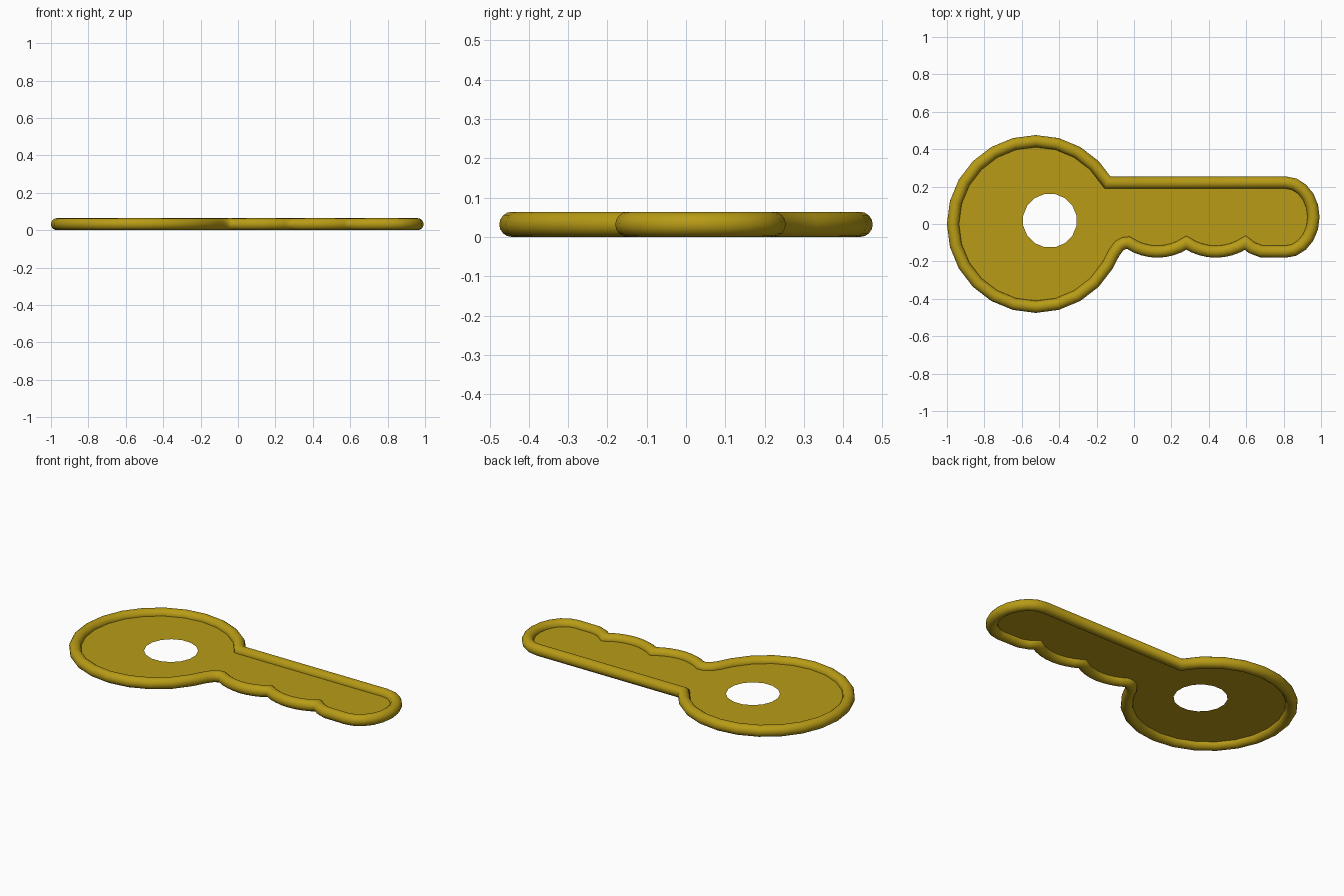
import bpy, bmesh, math
from mathutils import Vector

if "Cube" in bpy.data.objects:
    bpy.data.objects.remove(bpy.data.objects["Cube"])

R = 0.032          # rim tube radius
Z = 0.032          # height of the mid plane

mat = bpy.data.materials.new("gold")
mat.diffuse_color = (0.48, 0.33, 0.008, 1)
mat.use_nodes = True
mat.node_tree.nodes["Principled BSDF"].inputs["Base Color"].default_value = mat.diffuse_color


def finish(name, bm, smooth):
    me = bpy.data.meshes.new(name)
    bm.to_mesh(me)
    bm.free()
    for p in me.polygons:
        p.use_smooth = smooth
    me.materials.append(mat)
    ob = bpy.data.objects.new(name, me)
    bpy.context.collection.objects.link(ob)
    return ob


def arc(cx, cy, rx, ry, a0, a1, n):
    return [Vector((cx + rx * math.cos(math.radians(a0 + (a1 - a0) * i / n)),
                    cy + ry * math.sin(math.radians(a0 + (a1 - a0) * i / n))))
            for i in range(n + 1)]


# Centre line of the rim, counter-clockwise: round bow, notched edge, rounded tip
path = arc(-0.525, 0, 0.443, 0.443, 30, 330, 20)
path += [Vector(p) for p in ((-0.107, -0.155), (-0.08, -0.118), (-0.055, -0.103))]
for x0, x1 in ((-0.03, 0.28), (0.28, 0.595)):
    for i in range(8):
        t = i / 8
        path.append(Vector((x0 + (x1 - x0) * t, -0.1 - 0.048 * math.sin(math.pi * t) ** 0.8)))
path += [Vector(p) for p in ((0.595, -0.1), (0.63, -0.127), (0.68, -0.146))]
path += arc(0.81, 0.037, 0.15, 0.185, -90, 90, 10)

# Rim: round section swept along the outline with mitred corners
bm = bmesh.new()
rings, n, m = [], len(path), 16
for i, p in enumerate(path):
    d0 = (p - path[i - 1]).normalized()
    d1 = (path[(i + 1) % n] - p).normalized()
    t = (d0 + d1).normalized()
    side = Vector((t.y, -t.x)) * min(1 / max(t.dot(d1), 0.1), 1.25)
    ring = []
    for k in range(m):
        a = 2 * math.pi * k / m
        q = p + side * R * math.cos(a)
        ring.append(bm.verts.new((q.x, q.y, Z + R * math.sin(a))))
    rings.append(ring)
for i in range(n):
    a, b = rings[i], rings[(i + 1) % n]
    for k in range(m):
        j = (k + 1) % m
        bm.faces.new((a[k], b[k], b[j], a[j]))
bmesh.ops.recalc_face_normals(bm, faces=bm.faces)
finish("rim", bm, True)

# Plate: thin sheet inside the rim with a round keyring hole
bm = bmesh.new()
hole = arc(-0.45, 0.018, 0.145, 0.145, 11.25, 348.75, 15)
for loop in (path, hole):
    vs = [bm.verts.new((p.x, p.y, Z)) for p in loop]
    for i in range(len(vs)):
        bm.edges.new((vs[i - 1], vs[i]))
bmesh.ops.triangle_fill(bm, use_beauty=True, edges=bm.edges[:], normal=(0, 0, 1))
for f in bm.faces:
    f.normal_update()
    if f.normal.z < 0:
        f.normal_flip()
finish("plate", bm, False)
